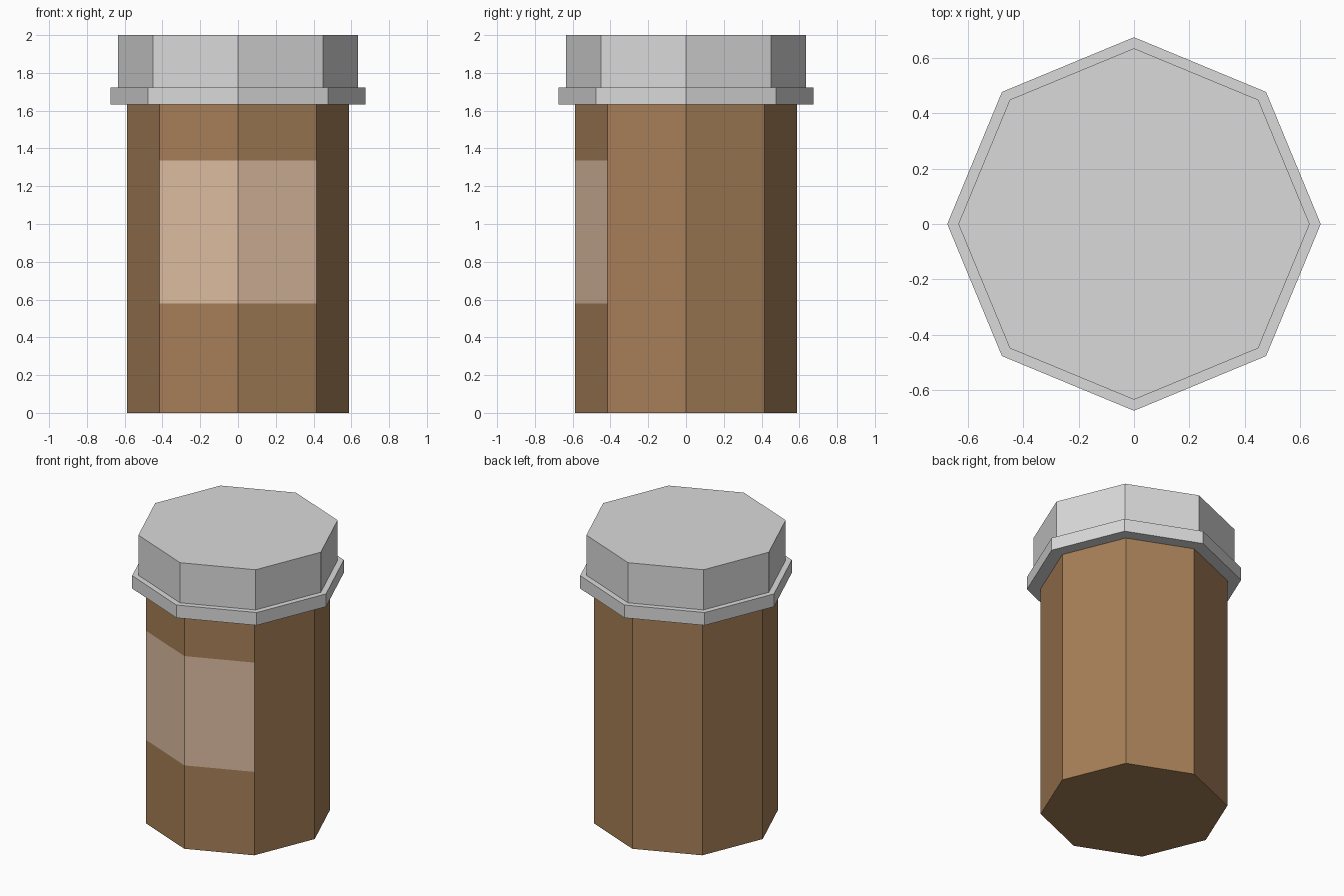
import bpy, bmesh, math

if "Cube" in bpy.data.objects:
    bpy.data.objects.remove(bpy.data.objects["Cube"])

SIDES = 8


def material(name, srgb):
    m = bpy.data.materials.new(name)
    lin = [((c / 255 + 0.055) / 1.055) ** 2.4 for c in srgb]
    m.diffuse_color = (*lin, 1)
    m.use_nodes = True
    m.node_tree.nodes["Principled BSDF"].inputs["Base Color"].default_value = m.diffuse_color
    return m


def lathe(name, profile, mats, rule=None):
    """Closed eight-sided solid from (radius, z) points, listed bottom to top."""
    bm = bmesh.new()
    rings = [[bm.verts.new((r * math.cos(i * math.tau / SIDES),
                            r * math.sin(i * math.tau / SIDES), z))
              for i in range(SIDES)] for r, z in profile]
    for a, b in zip(rings, rings[1:]):
        for i in range(SIDES):
            j = (i + 1) % SIDES
            bm.faces.new((a[i], a[j], b[j], b[i]))
    bm.faces.new(rings[0][::-1])
    bm.faces.new(rings[-1])
    bm.normal_update()
    if rule:
        for f in bm.faces:
            f.material_index = rule(f)
    me = bpy.data.meshes.new(name)
    bm.to_mesh(me)
    bm.free()
    for m in mats:
        me.materials.append(m)
    ob = bpy.data.objects.new(name, me)
    bpy.context.collection.objects.link(ob)
    return ob


amber = material("amber brown", (166, 127, 87))
paper = material("label beige", (220, 187, 160))
grey = material("lid grey", (218, 218, 218))


# Label: the two front faces of the middle band
def label_rule(f):
    c = f.calc_center_median()
    return int(f.normal.y < -0.8 and 0.58 < c.z < 1.33)


# Bottle body, with loops at the label edges
R = 0.588
lathe("bottle_body", [(R, 0), (R, 0.578), (R, 1.335), (R, 1.65)],
      [amber, paper], label_rule)

# Lid with a wider rim at its foot
lathe("lid", [(0.675, 1.633), (0.675, 1.722), (0.635, 1.722), (0.635, 2.0)], [grey])
